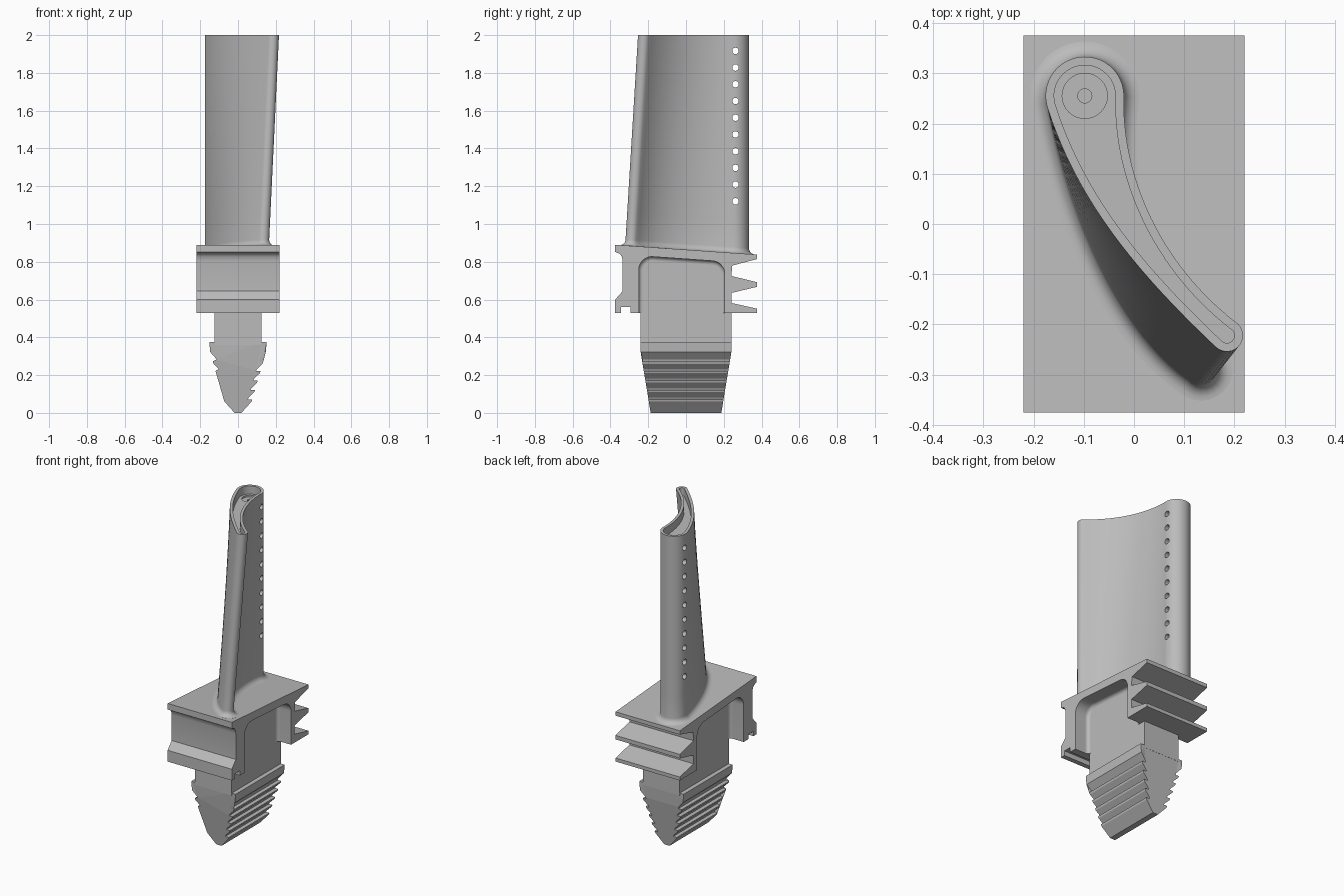
import bpy, bmesh
from math import sin, cos, pi, radians
from mathutils import Vector

cube = bpy.data.objects.get("Cube")
if cube:
    bpy.data.objects.remove(cube)

metal = bpy.data.materials.new("cast grey metal")
metal.use_nodes = True
grey = (0.5, 0.5, 0.5, 1)
metal.diffuse_color = grey
metal.node_tree.nodes["Principled BSDF"].inputs["Base Color"].default_value = grey


def finish(name, bm, smooth=True):
    bmesh.ops.recalc_face_normals(bm, faces=bm.faces)
    mesh = bpy.data.meshes.new(name)
    bm.to_mesh(mesh)
    bm.free()
    mesh.materials.append(metal)
    ob = bpy.data.objects.new(name, mesh)
    bpy.context.collection.objects.link(ob)
    if smooth:
        select(ob)
        bpy.ops.object.shade_smooth_by_angle(angle=radians(35))
    return ob


def select(ob):
    bpy.ops.object.select_all(action='DESELECT')
    ob.select_set(True)
    bpy.context.view_layer.objects.active = ob


def loft(bm, rings, closed=True, caps=True):
    loops = [[bm.verts.new(p) for p in ring] for ring in rings]
    n = len(loops[0])
    for a, b in zip(loops, loops[1:]):
        for i in range(n if closed else n - 1):
            j = (i + 1) % n
            bm.faces.new((a[i], a[j], b[j], b[i]))
    if caps:
        bm.faces.new(loops[0])
        bm.faces.new(loops[-1])
    return loops


def arc(cx, cy, r, start, end, n):
    angles = [radians(start + (end - start) * i / n) for i in range(n + 1)]
    return [Vector((cx + r * cos(a), cy + r * sin(a))) for a in angles]


def bezier(p, n):
    p = [Vector(q) for q in p]
    return [p[0] * (1 - t) ** 3 + p[1] * 3 * t * (1 - t) ** 2
            + p[2] * 3 * t * t * (1 - t) + p[3] * t ** 3
            for t in (i / n for i in range(1, n))]


# Aerofoil section: round nose, convex side, thin tail, concave side
def section(tail, convex, concave):
    nose = arc(-0.098, 0.255, 0.078, 0, 200, 24)
    end = arc(*tail, 0.032, 225, 405, 12)
    return (nose + bezier([nose[-1], *convex, end[0]], 24) + end
            + bezier([end[-1], *concave, nose[0]], 24))


def offset(pts, d):
    out = []
    for i, p in enumerate(pts):
        t = (pts[(i + 1) % len(pts)] - pts[i - 1]).normalized()
        out.append(p + Vector((t.y, -t.x)) * d)
    return out


def deck(y):
    return 0.864 - 0.07 * y


root_sec = section((0.133, -0.288), [(-0.145, 0.08), (-0.055, -0.2)],
                   [(0.0, -0.16), (-0.045, 0.085)])
tip_sec = section((0.185, -0.222), [(-0.11, 0.04), (0.01, -0.1)],
                  [(0.05, -0.08), (-0.025, 0.1)])

# Aerofoil with a fillet at the deck and a shallow pocket in the tip
rings = []
fillet = 0.032
base = offset(root_sec, fillet)
rings.append([(p.x, p.y, deck(p.y) - 0.01) for p in base])
for k in range(7):
    a = pi / 2 * k / 6
    ring = offset(root_sec, fillet * (1 - sin(a)))
    rings.append([(p.x, p.y, deck(p.y) + fillet * (1 - cos(a))) for p in ring])
for k in range(1, 9):
    t = k / 8
    rings.append([(a.x + (b.x - a.x) * t, a.y + (b.y - a.y) * t,
                   (deck(a.y) + fillet) * (1 - t) + 2 * t)
                  for a, b in zip(root_sec, tip_sec)])
inner = offset(tip_sec, -0.017)
rings.append([(p.x, p.y, 2) for p in inner])
rings.append([(p.x, p.y, 1.95) for p in inner])
bm = bmesh.new()
loft(bm, rings)
aerofoil = finish("aerofoil", bm)

# Row of cross holes through the nose
bm = bmesh.new()
for k in range(10):
    z = 1.12 + 0.0885 * k
    ring = arc(0.262, z, 0.017, 0, 345, 23)
    loft(bm, [[(x, p.x, p.y) for p in ring] for x in (-0.4, 0.2)])
cross_holes = finish("cross_hole_cutter", bm, False)

# Counterbored cooling passage
bm = bmesh.new()
steps = [(0.014, 1.0), (0.014, 1.94), (0.045, 1.94), (0.045, 1.98)]
loft(bm, [[(p.x, p.y, z) for p in arc(-0.098, 0.255, r, 0, 348.75, 31)]
          for r, z in steps])
bore = finish("bore_cutter", bm, False)

for cutter in (bore, cross_holes):
    cutter.hide_render = True
    mod = aerofoil.modifiers.new("cut", 'BOOLEAN')
    mod.operation = 'DIFFERENCE'
    mod.solver = 'EXACT'
    mod.object = cutter
    select(aerofoil)
    bpy.ops.object.modifier_apply(modifier=mod.name)
    bpy.data.objects.remove(cutter)


# Arched opening on each flank, shrunk by o
def arch(o):
    r = 0.07 - o
    return ([Vector((-0.25 + o, 0.53))] + arc(-0.18, 0.757, r, 180, 86, 10)
            + arc(0.135, 0.735, r, 86, 0, 10) + [Vector((0.205 - o, 0.53))])


# Platform: deck, front wall with grooved foot, and three rear seal fins
front = [(-0.295, 0.53), (-0.295, 0.56), (-0.345, 0.56), (-0.345, 0.53),
         (-0.375, 0.53), (-0.375, 0.6), (-0.335, 0.645), (-0.335, 0.805),
         (-0.34, 0.828), (-0.35, 0.842), (-0.375, 0.852), (-0.375, 0.89)]
rear = [(0.375, 0.838), (0.375, 0.814), (0.245, 0.78), (0.24, 0.725),
        (0.375, 0.692), (0.375, 0.667), (0.24, 0.635), (0.24, 0.582),
        (0.375, 0.552), (0.375, 0.53)]
outline = front + rear + [tuple(p) for p in reversed(arch(0))]
bm = bmesh.new()
loft(bm, [[(x, y, z) for y, z in outline] for x in (-0.22, 0.22)])
finish("platform", bm)

# Fillets where the flank openings meet the shank
bm = bmesh.new()
r = 0.02
for side in (-1, 1):
    strips = []
    for k in range(6):
        a = pi / 2 * k / 5
        strips.append([(side * (0.125 + r * (1 - cos(a))), p.x, p.y)
                       for p in arch(r * (1 - sin(a)))])
    loops = loft(bm, strips, closed=False, caps=False)
    for end, y in ((0, -0.25), (-1, 0.205)):
        corner = bm.verts.new((side * 0.125, y, 0.53))
        bm.faces.new([loop[end] for loop in loops] + [corner])
finish("pocket_fillets", bm)

# Shank block
bm = bmesh.new()
loft(bm, [[(x, y, z) for x, y in ((-0.125, -0.24), (0.125, -0.24),
                                  (0.125, 0.24), (-0.125, 0.24))]
          for z in (0.36, 0.82)])
finish("shank", bm, False)

# Fir-tree root: one toothed half profile, mirrored, tapered lengthwise
half = [(0.125, 0.375), (0.152, 0.375), (0.147, 0.322), (0.113, 0.283)]
for i in range(5):
    x, z = 0.134 - 0.0145 * i, 0.272 - 0.05 * i
    half += [(x - 0.024, z), (x, z), (x - 0.004, z - 0.012),
             (x - 0.033, z - 0.04)]
half[-1] = (0.018, 0)
profile = half + [(-x, z) for x, z in reversed(half)]
bm = bmesh.new()
levels = []
for side in (-1, 1):
    levels.append([(x, side * (0.24 - 0.053 * max(0, 0.32 - z) / 0.32), z)
                   for x, z in profile])
loft(bm, levels)
bmesh.ops.triangulate(bm, faces=[f for f in bm.faces if len(f.verts) > 4])
finish("fir_tree_root", bm, False)
